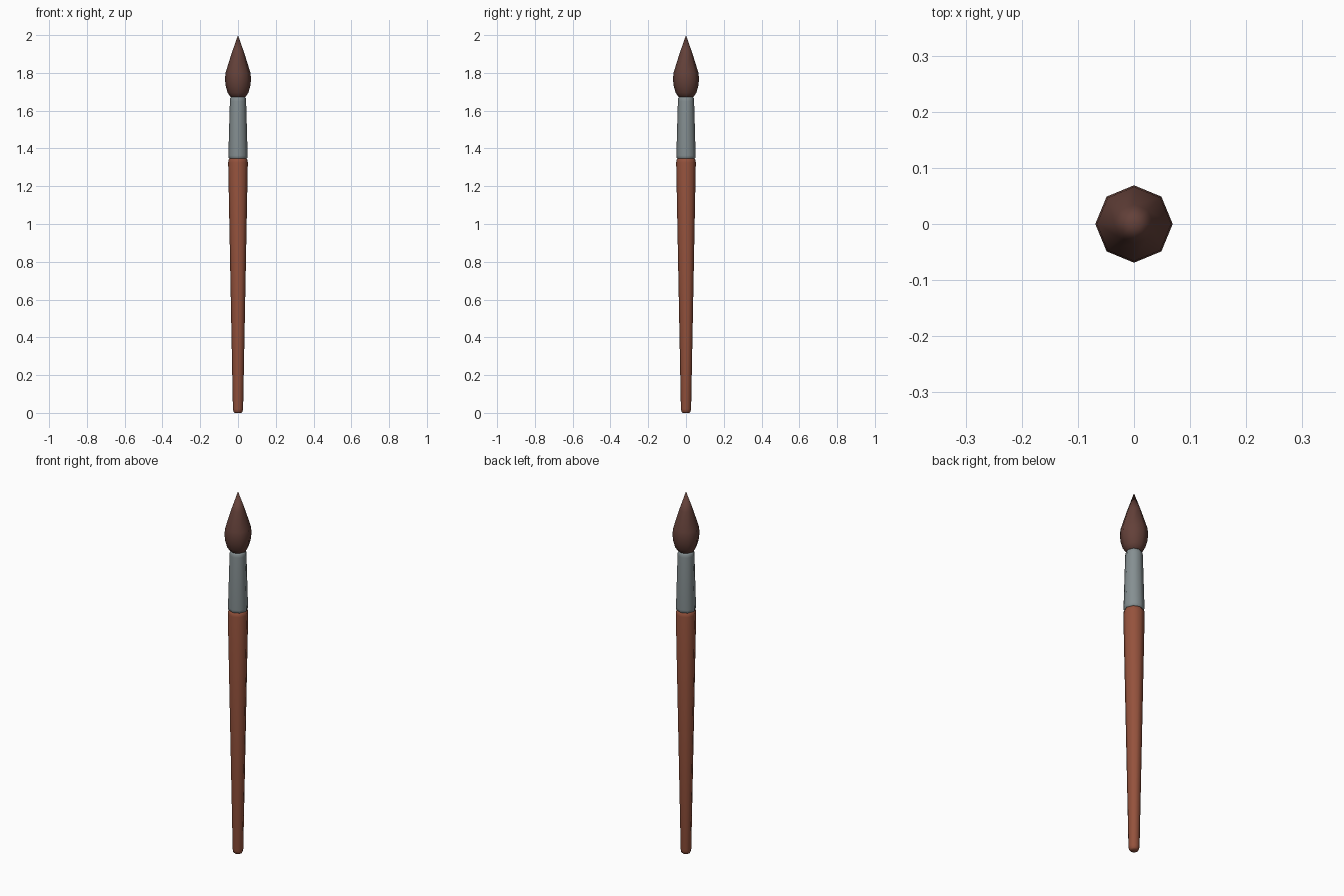
import bpy, bmesh, math

if "Cube" in bpy.data.objects:
    bpy.data.objects.remove(bpy.data.objects["Cube"])

SIDES = 8


def material(name, rgb):
    m = bpy.data.materials.new(name)
    m.diffuse_color = (*rgb, 1.0)
    m.use_nodes = True
    m.node_tree.nodes["Principled BSDF"].inputs["Base Color"].default_value = m.diffuse_color
    return m


def lathe(name, profile, mat, angle):
    """Turn (radius, height) points around z; radius 0 closes to a point."""
    bm = bmesh.new()
    rings = []
    for r, z in profile:
        if r == 0:
            rings.append([bm.verts.new((0, 0, z))])
        else:
            rings.append([bm.verts.new((r * math.cos(math.tau * i / SIDES),
                                        r * math.sin(math.tau * i / SIDES), z))
                          for i in range(SIDES)])
    for a, b in zip(rings, rings[1:]):
        for i in range(SIDES):
            j = (i + 1) % SIDES
            if len(b) == 1:
                bm.faces.new((a[i], a[j], b[0]))
            else:
                bm.faces.new((a[i], a[j], b[j], b[i]))
    for ring in (rings[0], rings[-1]):
        if len(ring) > 1:
            bm.faces.new(ring)
    bmesh.ops.recalc_face_normals(bm, faces=bm.faces[:])
    me = bpy.data.meshes.new(name)
    bm.to_mesh(me)
    bm.free()
    me.materials.append(mat)
    ob = bpy.data.objects.new(name, me)
    bpy.context.collection.objects.link(ob)
    bpy.ops.object.select_all(action='DESELECT')
    ob.select_set(True)
    bpy.context.view_layer.objects.active = ob
    bpy.ops.object.shade_smooth_by_angle(angle=math.radians(angle))
    return ob


wood = material("red_brown_wood", (0.30, 0.085, 0.046))
metal = material("grey_metal", (0.235, 0.275, 0.285))
hair = material("dark_brown_hair", (0.125, 0.052, 0.041))

# Tapered wooden handle with rounded ends
lathe("handle", [(0.018, 0.0), (0.024, 0.006), (0.027, 0.02),
                 (0.052, 1.325), (0.050, 1.34), (0.044, 1.348)], wood, 60)

# Metal ferrule, narrowing towards the bristles
lathe("ferrule", [(0.045, 1.345), (0.050, 1.35), (0.051, 1.363),
                  (0.043, 1.65), (0.042, 1.665), (0.037, 1.672)], metal, 60)

# Teardrop bristle head
lathe("bristles", [(0.030, 1.668), (0.042, 1.675), (0.055, 1.695), (0.065, 1.73),
                   (0.069, 1.765), (0.066, 1.80), (0.035, 1.90), (0.0, 2.0)], hair, 60)
